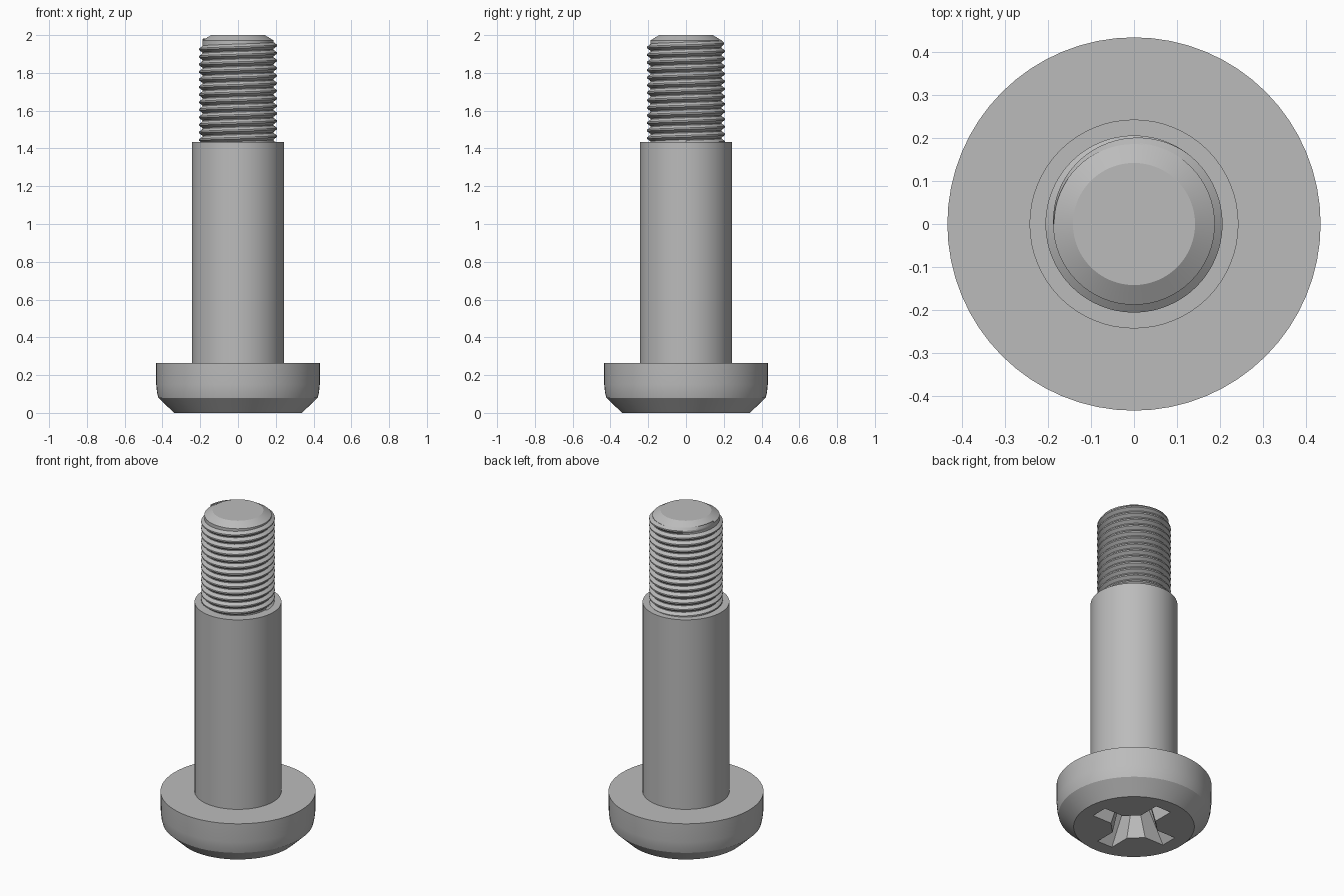
import bpy, bmesh, math
from mathutils import Matrix, Vector

if "Cube" in bpy.data.objects:
    bpy.data.objects.remove(bpy.data.objects["Cube"])

SEGMENTS = 64

steel = bpy.data.materials.new("grey_steel")
steel.use_nodes = True
steel.diffuse_color = (0.5, 0.5, 0.5, 1)
steel.node_tree.nodes["Principled BSDF"].inputs["Base Color"].default_value = (0.5, 0.5, 0.5, 1)


def finish(bm, name):
    bmesh.ops.recalc_face_normals(bm, faces=bm.faces)
    mesh = bpy.data.meshes.new(name)
    bm.to_mesh(mesh)
    bm.free()
    mesh.materials.append(steel)
    obj = bpy.data.objects.new(name, mesh)
    bpy.context.collection.objects.link(obj)
    return obj


def activate(obj):
    bpy.ops.object.select_all(action="DESELECT")
    obj.select_set(True)
    bpy.context.view_layer.objects.active = obj


def lathe(name, profile):
    """Revolve a (radius, height) profile, closing both ends with flat discs."""
    bm = bmesh.new()
    rings = []
    for r, z in profile:
        rings.append([bm.verts.new((r * math.cos(a), r * math.sin(a), z))
                      for a in (math.tau * i / SEGMENTS for i in range(SEGMENTS))])
    for low, high in zip(rings, rings[1:]):
        for i in range(SEGMENTS):
            j = (i + 1) % SEGMENTS
            bm.faces.new((low[i], low[j], high[j], high[i]))
    bm.faces.new(rings[0])
    bm.faces.new(rings[-1])
    return finish(bm, name)


def frustum(name, base, tip, depth, turn=0.0):
    """Tapered block rising from just under the head face into the screw."""
    bm = bmesh.new()
    bmesh.ops.create_cube(bm, size=2)
    below = 0.02
    for v in bm.verts:
        t = 1.0 if v.co.z > 0 else -below / depth
        half = Vector(base).lerp(Vector(tip), t)
        v.co = Vector((v.co.x * half.x, v.co.y * half.y, t * depth))
    bm.transform(Matrix.Rotation(turn, 4, "Z"))
    return finish(bm, name)


# Head, shank and threaded core as one turned body
body = lathe("screw_body", [
    (0.338, 0), (0.422, 0.08), (0.429, 0.11), (0.433, 0.15), (0.434, 0.265),
    (0.243, 0.265), (0.243, 1.435), (0.188, 1.435), (0.188, 1.972), (0.142, 2.0)])

# Cross-shaped driver recess in the head
cutters = [
    frustum("recess_arm_x", (0.255, 0.052), (0.14, 0.042), 0.19),
    frustum("recess_arm_y", (0.052, 0.255), (0.042, 0.14), 0.192),
    frustum("recess_centre", (0.125, 0.125), (0.075, 0.075), 0.2, math.pi / 4),
]
activate(body)
for cutter in cutters:
    cutter.hide_render = True
    cut = body.modifiers.new("recess", "BOOLEAN")
    cut.operation = "DIFFERENCE"
    cut.solver = "EXACT"
    cut.object = cutter
    bpy.ops.object.modifier_apply(modifier=cut.name)
    bpy.data.objects.remove(cutter)


# Right-handed helical thread that fades out below the chamfer
def helix_thread(name, start_z, pitch, turns, root, crest):
    bm = bmesh.new()
    rows = []
    steps = int(turns * SEGMENTS)
    for i in range(steps + 1):
        a = math.tau * i / SEGMENTS
        z = start_z + pitch * i / SEGMENTS
        fade = min(1.0, (steps - i) / (0.35 * SEGMENTS))
        peak = root + 0.002 + (crest - root - 0.002) * fade
        section = [(root, -0.48), (peak, -0.1), (peak, 0.1), (root, 0.48)]
        rows.append([bm.verts.new((r * math.cos(a), r * math.sin(a), z + h * pitch))
                     for r, h in section])
    for p, q in zip(rows, rows[1:]):
        for k in range(4):
            m = (k + 1) % 4
            bm.faces.new((p[k], q[k], q[m], p[m]))
    bm.faces.new(rows[0])
    bm.faces.new(rows[-1])
    return finish(bm, name)


thread = helix_thread("screw_thread", 1.425, 0.04, 13.5, 0.186, 0.206)

# Smooth round surfaces, crisp edges
for part in (body, thread):
    activate(part)
    bpy.ops.object.shade_smooth_by_angle(angle=math.radians(25))
